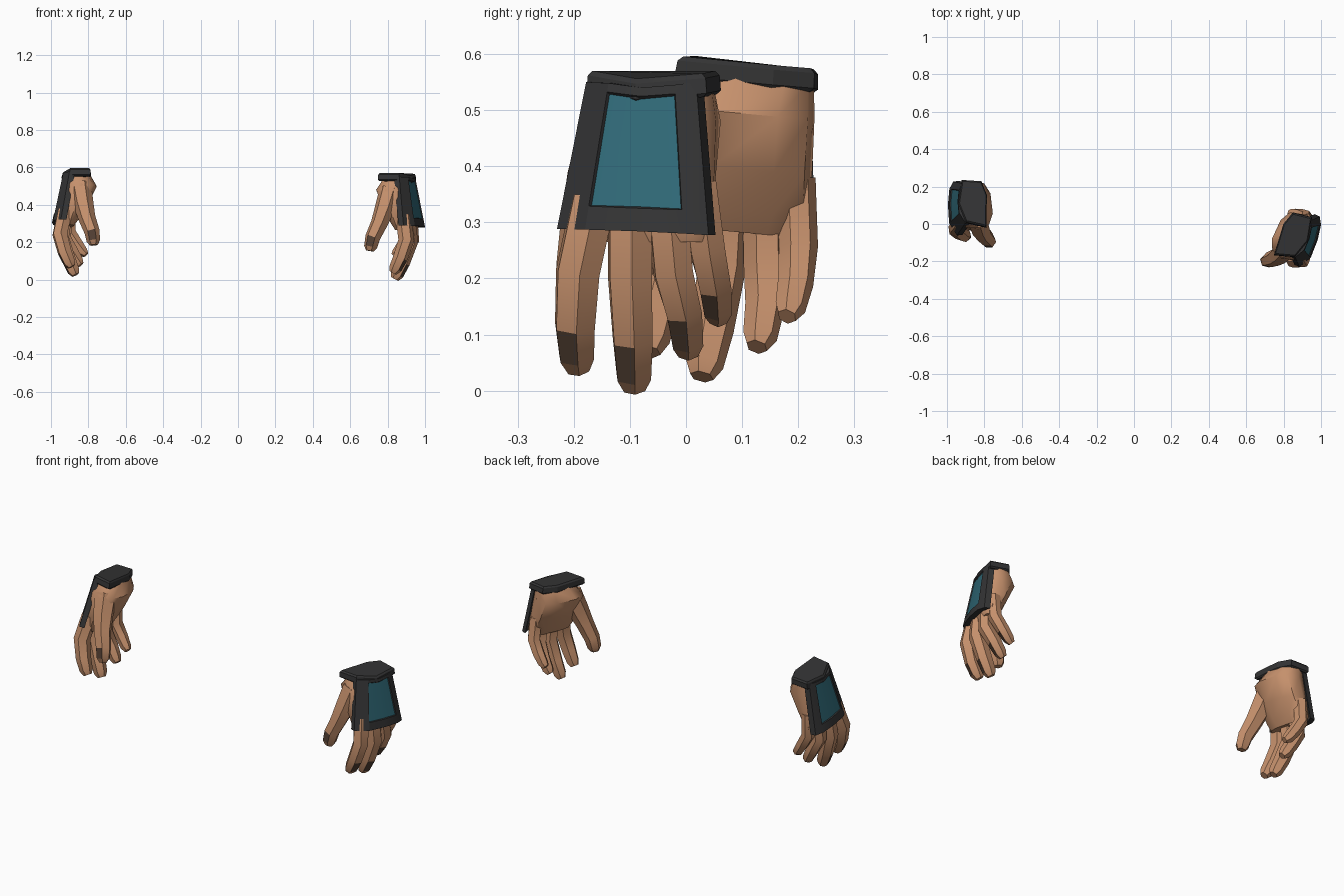
import bpy, bmesh, math
from mathutils import Vector, Matrix

old = bpy.data.objects.get("Cube")
if old:
    bpy.data.objects.remove(old, do_unlink=True)


def material(name, rgb):
    m = bpy.data.materials.new(name)
    m.use_nodes = True
    m.diffuse_color = (*rgb, 1)
    m.node_tree.nodes["Principled BSDF"].inputs["Base Color"].default_value = (*rgb, 1)
    return m


SKIN = material("skin", (.56, .28, .15))
NAIL = material("dark_nail", (.085, .05, .033))
DARK = material("charcoal_leather", (.034, .034, .035))
TEAL = material("teal_panel", (.03, .145, .19))

OUT = Vector((.91, -.42, 0))     # direction the back of the hand faces
ACROSS = Vector((.42, .91, 0))   # direction across the knuckles


def finish(bm, name, mats, matrix, angle=40):
    """Place a mesh, fix its normals and add it to the scene."""
    bmesh.ops.transform(bm, matrix=matrix, verts=bm.verts)
    bmesh.ops.recalc_face_normals(bm, faces=bm.faces)
    me = bpy.data.meshes.new(name)
    bm.to_mesh(me)
    bm.free()
    for m in mats:
        me.materials.append(m)
    ob = bpy.data.objects.new(name, me)
    bpy.context.collection.objects.link(ob)
    bpy.ops.object.select_all(action="DESELECT")
    ob.select_set(True)
    bpy.context.view_layer.objects.active = ob
    bpy.ops.object.shade_smooth_by_angle(angle=math.radians(angle))
    return ob


def loft(bm, rings):
    """Skin a list of point rings and cap the ends; return the side faces by row."""
    rows = [[bm.verts.new(p) for p in ring] for ring in rings]
    n = len(rows[0])
    sides = [[bm.faces.new((a[i], a[(i + 1) % n], b[(i + 1) % n], b[i])) for i in range(n)]
             for a, b in zip(rows, rows[1:])]
    bm.faces.new(rows[0][::-1])
    bm.faces.new(rows[-1])
    return sides


def finger(name, path, radii, facing, matrix):
    """Six-sided tapered digit with a nail face near the tip."""
    pts = [Vector(p) for p in path]
    rings = []
    for i, (p, r) in enumerate(zip(pts, radii)):
        t = (pts[min(i + 1, len(pts) - 1)] - pts[max(i - 1, 0)]).normalized()
        u = (facing - t * facing.dot(t)).normalized()
        v = t.cross(u)
        rings.append([p + r * (u * math.cos(a) + v * math.sin(a))
                      for a in (math.radians(60 * k - 30) for k in range(6))])
    bm = bmesh.new()
    sides = loft(bm, rings)
    nail = sides[-2][0]
    bmesh.ops.inset_region(bm, faces=[nail], thickness=.003, depth=0)
    nail.material_index = 1
    finish(bm, name, (SKIN, NAIL), matrix)


def palm(name, matrix):
    sections = [(.855, -.05, .105, .065, .54), (.842, -.065, .13, .092, .48),
                (.868, -.07, .132, .072, .38), (.895, -.07, .13, .05, .30),
                (.9, -.07, .115, .03, .265)]
    rings = []
    for x, y, wide, thick, z in sections:
        ring = []
        for k in range(10):
            a = math.tau * (k + .5) / 10
            c, s = math.cos(a), math.sin(a)
            c, s = (math.copysign(abs(w) ** .75, w) for w in (c, s))
            ring.append(Vector((x, y, z)) + OUT * thick * c + ACROSS * wide * s)
        rings.append(ring)
    bm = bmesh.new()
    loft(bm, rings)
    finish(bm, name, (SKIN,), matrix, 50)


def cuff(name, matrix):
    outline = [(.85, .06, .55), (.95, .035, .545), (.93, -.09, .535),
               (.86, -.175, .55), (.75, -.165, .55), (.80, 0, .55)]
    mid = Vector((.856, -.056, .548))

    def ring(scale, dz):
        return [mid + (Vector(p) - mid) * scale + Vector((0, 0, dz)) for p in outline]
    bm = bmesh.new()
    loft(bm, [ring(.95, -.022), ring(1.02, -.015), ring(1.0, .012), ring(.93, .02)])
    finish(bm, name, (DARK,), matrix, 20)


def guard(name, matrix):
    """Flared back-of-hand plate: dark frame round a recessed teal panel."""
    low = [(.885, -.23, .288), (.945, -.18, .287), (.982, -.085, .284),
           (1, -.005, .28), (.993, .04, .277)]
    top = [(.862, -.178, .55), (.91, -.138, .548), (.935, -.08, .54),
           (.948, -.02, .545), (.945, .018, .55)]
    bm = bmesh.new()
    grid = [[bm.verts.new(Vector(a).lerp(Vector(b), t)) for a, b in zip(low, top)]
            for t in (0, .16, .94, 1)]
    panel = []
    for r in range(3):
        for c in range(4):
            f = bm.faces.new((grid[r][c], grid[r][c + 1], grid[r + 1][c + 1], grid[r + 1][c]))
            if r == 1 and c in (1, 2):
                panel.append(f)
    # thickness, going inwards from the outer skin
    bm.normal_update()
    outer = list(bm.faces)
    back = bmesh.ops.extrude_face_region(bm, geom=outer, use_keep_orig=True)["geom"]
    bmesh.ops.translate(bm, vec=-OUT * .03,
                        verts=[g for g in back if isinstance(g, bmesh.types.BMVert)])
    bmesh.ops.recalc_face_normals(bm, faces=bm.faces)
    bmesh.ops.inset_region(bm, faces=panel, thickness=.004, depth=-.006)
    for f in panel:
        f.material_index = 1
    finish(bm, name, (DARK, TEAL), matrix, 25)


FINGERS = {
    "index_finger": ([(.885, -.165, .34), (.9, -.193, .21), (.868, -.198, .115),
                      (.842, -.195, .06), (.828, -.192, .037)], .043),
    "middle_finger": ([(.905, -.1, .34), (.92, -.1, .2), (.88, -.095, .09),
                       (.85, -.093, .025), (.838, -.092, .003)], .043),
    "ring_finger": ([(.92, -.035, .34), (.93, -.023, .21), (.892, -.004, .14),
                     (.858, .003, .085), (.842, .004, .066)], .039),
    "little_finger": ([(.92, .022, .37), (.922, .038, .25), (.882, .052, .185),
                       (.85, .057, .142), (.832, .058, .126)], .035),
}


def hand(side, matrix):
    palm(side + "_palm", matrix)
    cuff(side + "_cuff", matrix)
    guard(side + "_hand_guard", matrix)
    for name, (path, r) in FINGERS.items():
        radii = [r * k for k in (1, 1, .92, .8, .5)]
        finger(f"{side}_{name}", path, radii, OUT, matrix)
    finger(side + "_thumb",
           [(.815, -.13, .48), (.785, -.16, .38), (.755, -.18, .3),
            (.72, -.192, .225), (.709, -.197, .175), (.706, -.198, .153)],
           (.06, .055, .046, .041, .036, .022), Vector((-.25, -1, 0)), matrix)


# left hand as modelled; right hand mirrored, then turned and tilted about its wrist
hand("left", Matrix.Identity(4))
mirror = Matrix.Scale(-1, 4, (1, 0, 0))
turn = Matrix.Rotation(math.radians(-18), 4, "Z") @ Matrix.Rotation(-.1, 4, "X")
hand("right", Matrix.Translation((-.855, .125, .565)) @ turn
     @ Matrix.Translation((.855, .05, -.55)) @ mirror)
